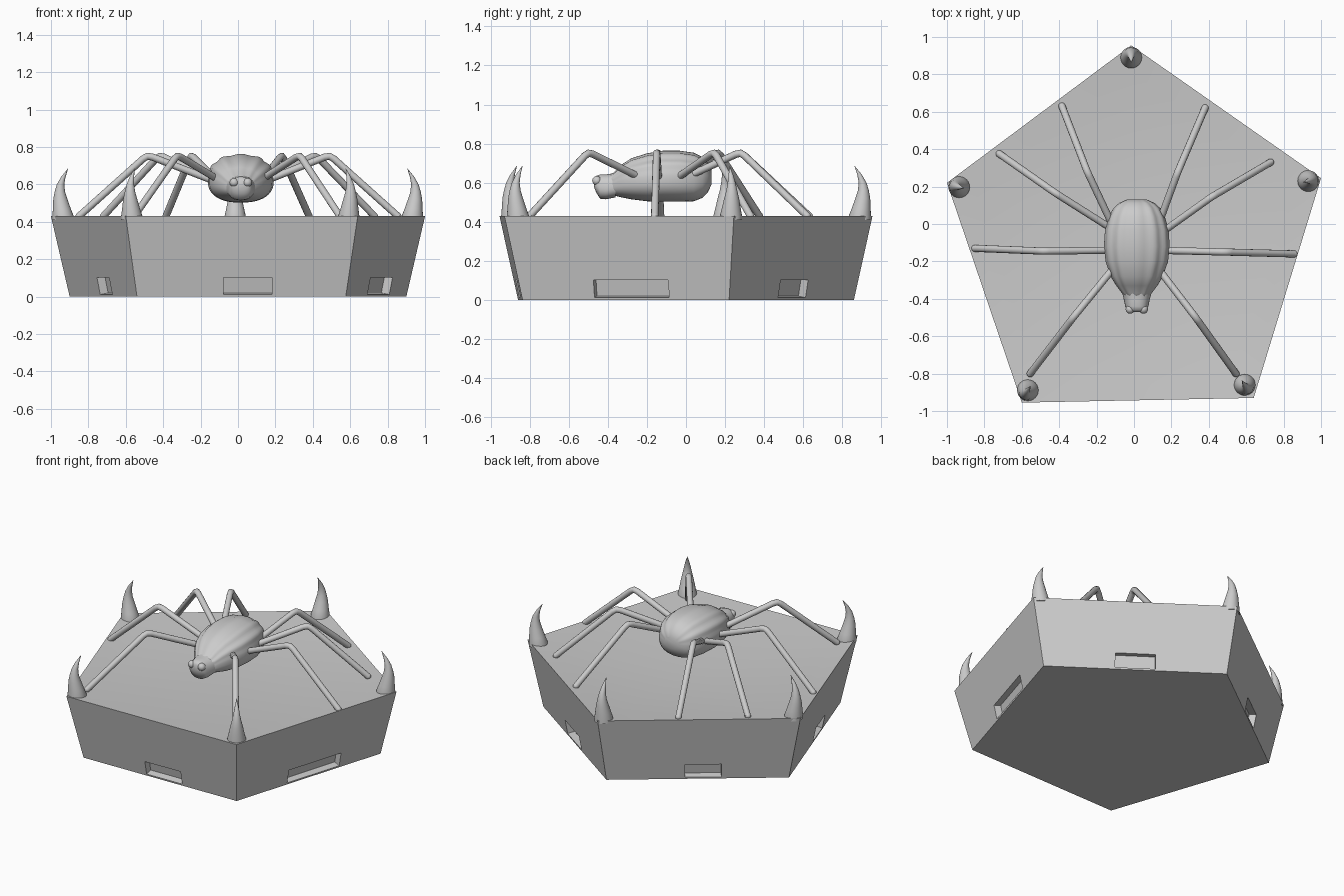
import bpy, bmesh, math
from mathutils import Vector, Matrix

if "Cube" in bpy.data.objects:
    bpy.data.objects.remove(bpy.data.objects["Cube"])


def finish(name, bm, smooth=None):
    bmesh.ops.recalc_face_normals(bm, faces=bm.faces[:])
    me = bpy.data.meshes.new(name)
    bm.to_mesh(me)
    bm.free()
    ob = bpy.data.objects.new(name, me)
    bpy.context.collection.objects.link(ob)
    bpy.ops.object.select_all(action='DESELECT')
    bpy.context.view_layer.objects.active = ob
    ob.select_set(True)
    if smooth:
        bpy.ops.object.shade_smooth_by_angle(angle=math.radians(smooth))
    return ob


def loft(name, rings, smooth=60):
    bm = bmesh.new()
    loops = [[bm.verts.new(p) for p in r] for r in rings]
    n = len(loops[0])
    for a, b in zip(loops, loops[1:]):
        for i in range(n):
            j = (i + 1) % n
            bm.faces.new((a[i], a[j], b[j], b[i]))
    bm.faces.new(loops[0])
    bm.faces.new(loops[-1])
    return finish(name, bm, smooth)


# Pentagonal base flaring upward, with a gently dished top
TOP_Z, DISH = 0.43, 0.05
top = [Vector(p) for p in [(-0.6, -0.955, TOP_Z), (0.64, -0.93, TOP_Z), (1.0, 0.245, TOP_Z),
                           (-0.015, 0.955, TOP_Z), (-1.0, 0.22, TOP_Z)]]
bottom = [Vector((p.x * 0.9, p.y * 0.9, 0)) for p in top]
dish = [[Vector((p.x * f, p.y * f, TOP_Z - DISH * (1 - f * f))) for p in top]
        for f in (0.85, 0.7, 0.55, 0.4, 0.25, 0.1)]
base = loft("pentagon_base", [bottom, top] + dish, 30)

# Shallow niches cut square to each leaning wall: (position along wall, width)
niches = [(0.53, 0.26), (0.53, 0.40), (0.5, 0.245), (0.53, 0.22), (0.55, 0.2)]
bm = bmesh.new()
for i, (t, width) in enumerate(niches):
    j = (i + 1) % 5
    low = bottom[i].lerp(bottom[j], t)
    edge = (bottom[j] - bottom[i]).normalized()
    up = top[i].lerp(top[j], t) - low
    up = (up - edge * up.dot(edge)).normalized()
    out = edge.cross(up)
    m = Matrix((edge, up, out)).transposed().to_4x4()
    m.translation = low + up * 0.058
    bmesh.ops.create_cube(bm, size=1, matrix=m @ Matrix.Diagonal((width, 0.093, 0.09, 1)))
cutter = finish("niche_cutter", bm)
cutter.hide_render = True
mod = base.modifiers.new("niches", 'BOOLEAN')
mod.operation = 'DIFFERENCE'
mod.solver = 'EXACT'
mod.object = cutter
bpy.context.view_layer.objects.active = base
bpy.ops.object.modifier_apply(modifier=mod.name)
bpy.data.objects.remove(cutter)

# Thorn-like horns hooking inward at the corners: (height, inward shift, radius)
profile = [(-0.02, 0, 0.057), (0, 0, 0.057), (0.04, -0.007, 0.048), (0.09, -0.015, 0.038),
           (0.13, -0.018, 0.028), (0.17, -0.014, 0.02), (0.21, 0.001, 0.012), (0.255, 0.027, 0.001)]
for k, (x, y) in enumerate([(-0.568, -0.889), (0.592, -0.86), (0.932, 0.23),
                            (-0.015, 0.89), (-0.935, 0.197)]):
    inward = -Vector((x, y, 0)).normalized()
    rings = []
    for h, s, r in profile:
        c = Vector((x, y, TOP_Z + h)) + inward * s
        rings.append([c + Vector((r * math.cos(a), r * math.sin(a), 0))
                      for a in [math.tau * q / 24 for q in range(24)]])
    loft(f"horn_{k + 1}", rings, 50)


def body(name, sections, lobes=0.0, count=72):
    rings = []
    for y, w, z0, z1 in sections:
        ring = []
        for q in range(count):
            a = math.tau * q / count
            c, s = math.cos(a), math.sin(a)
            k = 1 + (lobes * math.cos(12 * a) * min(1, max(0, s) * 2) if lobes else 0)
            zm = z0 + (z1 - z0) * 0.45
            h = (z1 - zm) if s > 0 else (zm - z0)
            x = w * k * math.copysign(abs(c) ** 0.85, c)
            ring.append((0.015 + x, y, zm + h * k * math.copysign(abs(s) ** 0.85, s)))
        rings.append(ring)
    return loft(name, rings, 70)


# Ribbed abdomen: (y, half width, underside, top)
body("spider_abdomen", [
    (-0.41, 0.045, 0.545, 0.635), (-0.37, 0.08, 0.535, 0.65), (-0.33, 0.11, 0.525, 0.69),
    (-0.28, 0.14, 0.515, 0.722), (-0.2, 0.167, 0.505, 0.747), (-0.12, 0.176, 0.503, 0.76),
    (-0.03, 0.17, 0.503, 0.76), (0.04, 0.15, 0.505, 0.75), (0.085, 0.125, 0.523, 0.728),
    (0.112, 0.095, 0.55, 0.7), (0.13, 0.055, 0.59, 0.665)], 0.025)
# Head, overhanging at the brow
body("spider_head", [
    (-0.47, 0.04, 0.575, 0.62), (-0.46, 0.053, 0.55, 0.635), (-0.44, 0.062, 0.518, 0.642),
    (-0.41, 0.068, 0.515, 0.642), (-0.36, 0.08, 0.525, 0.65)], 0, 32)


def ball(name, loc, r):
    bm = bmesh.new()
    bmesh.ops.create_uvsphere(bm, u_segments=16, v_segments=10, radius=r,
                              matrix=Matrix.Translation(loc))
    return finish(name, bm, 80)


for side, s in (("left", -1), ("right", 1)):
    ball(f"{side}_eye", (0.015 + s * 0.036, -0.456, 0.61), 0.024)

# Jointed legs: root, knee, tip
left = [((-0.08, -0.20, 0.61), (-0.325, -0.50, 0.757), (-0.555, -0.80, 0.43)),
        ((-0.08, -0.14, 0.60), (-0.485, -0.145, 0.757), (-0.85, -0.13, 0.43)),
        ((-0.08, -0.05, 0.60), (-0.42, 0.165, 0.757), (-0.72, 0.375, 0.43)),
        ((-0.09, -0.06, 0.60), (-0.25, 0.28, 0.757), (-0.385, 0.63, 0.43))]
right = [((0.10, -0.20, 0.61), (0.33, -0.50, 0.757), (0.545, -0.80, 0.43)),
         ((0.10, -0.14, 0.60), (0.49, -0.15, 0.757), (0.855, -0.16, 0.43)),
         ((0.10, -0.08, 0.60), (0.415, 0.145, 0.757), (0.73, 0.33, 0.43)),
         ((0.11, -0.06, 0.60), (0.235, 0.28, 0.757), (0.38, 0.62, 0.43))]
for side, legs in (("left", left), ("right", right)):
    for k, pts in enumerate(legs):
        a, b, c = map(Vector, pts)
        p, q = b + (a - b).normalized() * 0.03, b + (c - b).normalized() * 0.03
        path = [a, p, p.lerp(q, 0.5).lerp(b, 0.6), q, c]
        cu = bpy.data.curves.new(f"{side}_leg_{k + 1}", 'CURVE')
        cu.dimensions = '3D'
        cu.bevel_depth = 0.019
        cu.bevel_resolution = 4
        cu.use_fill_caps = True
        sp = cu.splines.new('POLY')
        sp.points.add(len(path) - 1)
        for pt, v in zip(sp.points, path):
            pt.co = (*v, 1)
        sp.use_smooth = True
        bpy.context.collection.objects.link(bpy.data.objects.new(cu.name, cu))
        ball(f"{side}_foot_{k + 1}", c, 0.019)
